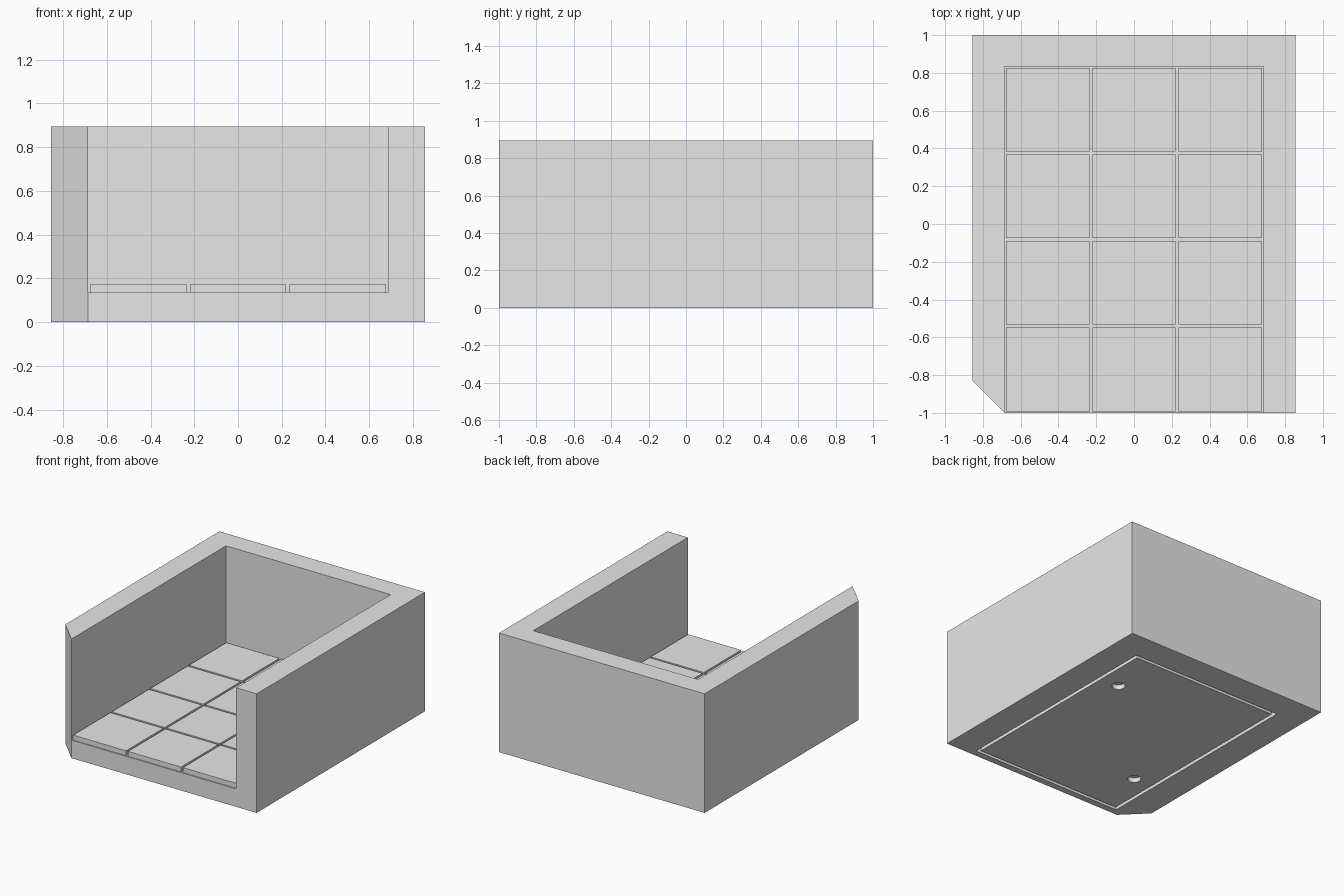
import bpy
import bmesh
from mathutils import Matrix, Vector

default = bpy.data.objects.get("Cube")
if default:
    bpy.data.objects.remove(default, do_unlink=True)

# Overall sizes
HALF_X, HALF_Y, HEIGHT = 0.855, 1.0, 0.895
WALL = 0.17
IN_X = HALF_X - WALL
IN_BACK = HALF_Y - 0.165
SLAB, TILE_TOP, GAP = 0.135, 0.172, 0.016

grey = bpy.data.materials.new("light grey")
grey.use_nodes = True
grey.diffuse_color = (0.8, 0.8, 0.8, 1)
bsdf = next(n for n in grey.node_tree.nodes if n.type == 'BSDF_PRINCIPLED')
bsdf.inputs["Base Color"].default_value = grey.diffuse_color


def finish(name, bm):
    bmesh.ops.recalc_face_normals(bm, faces=bm.faces)
    mesh = bpy.data.meshes.new(name)
    bm.to_mesh(mesh)
    bm.free()
    mesh.materials.append(grey)
    obj = bpy.data.objects.new(name, mesh)
    bpy.context.collection.objects.link(obj)
    return obj


def prism(name, outline, z0, z1):
    bm = bmesh.new()
    face = bm.faces.new([bm.verts.new((x, y, z0)) for x, y in outline])
    top = bmesh.ops.extrude_face_region(bm, geom=[face])["geom"]
    verts = [v for v in top if isinstance(v, bmesh.types.BMVert)]
    bmesh.ops.translate(bm, verts=verts, vec=(0, 0, z1 - z0))
    return finish(name, bm)


def box(name, x0, x1, y0, y1, z0, z1):
    return prism(name, [(x0, y0), (x1, y0), (x1, y1), (x0, y1)], z0, z1)


def cut(target, cutter):
    """Subtract the cutter from the target, then discard the cutter."""
    cutter.hide_render = True
    mod = target.modifiers.new("cut", 'BOOLEAN')
    mod.operation, mod.solver, mod.object = 'DIFFERENCE', 'EXACT', cutter
    bpy.context.view_layer.objects.active = target
    bpy.ops.object.modifier_apply(modifier=mod.name)
    bpy.data.objects.remove(cutter, do_unlink=True)


# Walled body with one chamfered front corner
body = prism("walled_body", [
    (-HALF_X + WALL, -HALF_Y), (HALF_X, -HALF_Y), (HALF_X, HALF_Y),
    (-HALF_X, HALF_Y), (-HALF_X, -HALF_Y + WALL)], 0, HEIGHT)

# Open-fronted interior
cut(body, box("interior_cutter", -IN_X, IN_X, -HALF_Y - 0.2, IN_BACK,
              SLAB, HEIGHT + 0.2))

# Rectangular groove in the underside
DEPTH, INSET, WIDTH = 0.035, 0.05, 0.025


def underside_block(name, inset, z0, z1):
    return box(name, -IN_X + inset, IN_X - inset,
               -HALF_Y + inset, IN_BACK - inset, z0, z1)


ring = underside_block("groove_cutter", INSET, -0.1, DEPTH)
cut(ring, underside_block("groove_core", INSET + WIDTH, -0.2, DEPTH + 0.1))
cut(body, ring)

# Two round sockets in the underside
PITCH_X = 2 * IN_X / 3
PITCH_Y = (IN_BACK + HALF_Y) / 4
for x, y in ((PITCH_X, IN_BACK - PITCH_Y), (-PITCH_X, -HALF_Y + PITCH_Y)):
    bm = bmesh.new()
    bmesh.ops.create_cone(bm, cap_ends=True, segments=32, radius1=0.046,
                          radius2=0.046, depth=2 * DEPTH,
                          matrix=Matrix.Translation(Vector((x, y, 0))))
    cut(body, finish("socket_cutter", bm))

# Floor tiles, three across and four deep
for row in range(4):
    for col in range(3):
        x = -IN_X + col * PITCH_X
        y = -HALF_Y + row * PITCH_Y
        box(f"floor_tile_{row + 1}_{col + 1}", x + GAP / 2, x + PITCH_X - GAP / 2,
            y + GAP / 2, y + PITCH_Y - GAP / 2, SLAB, TILE_TOP)
